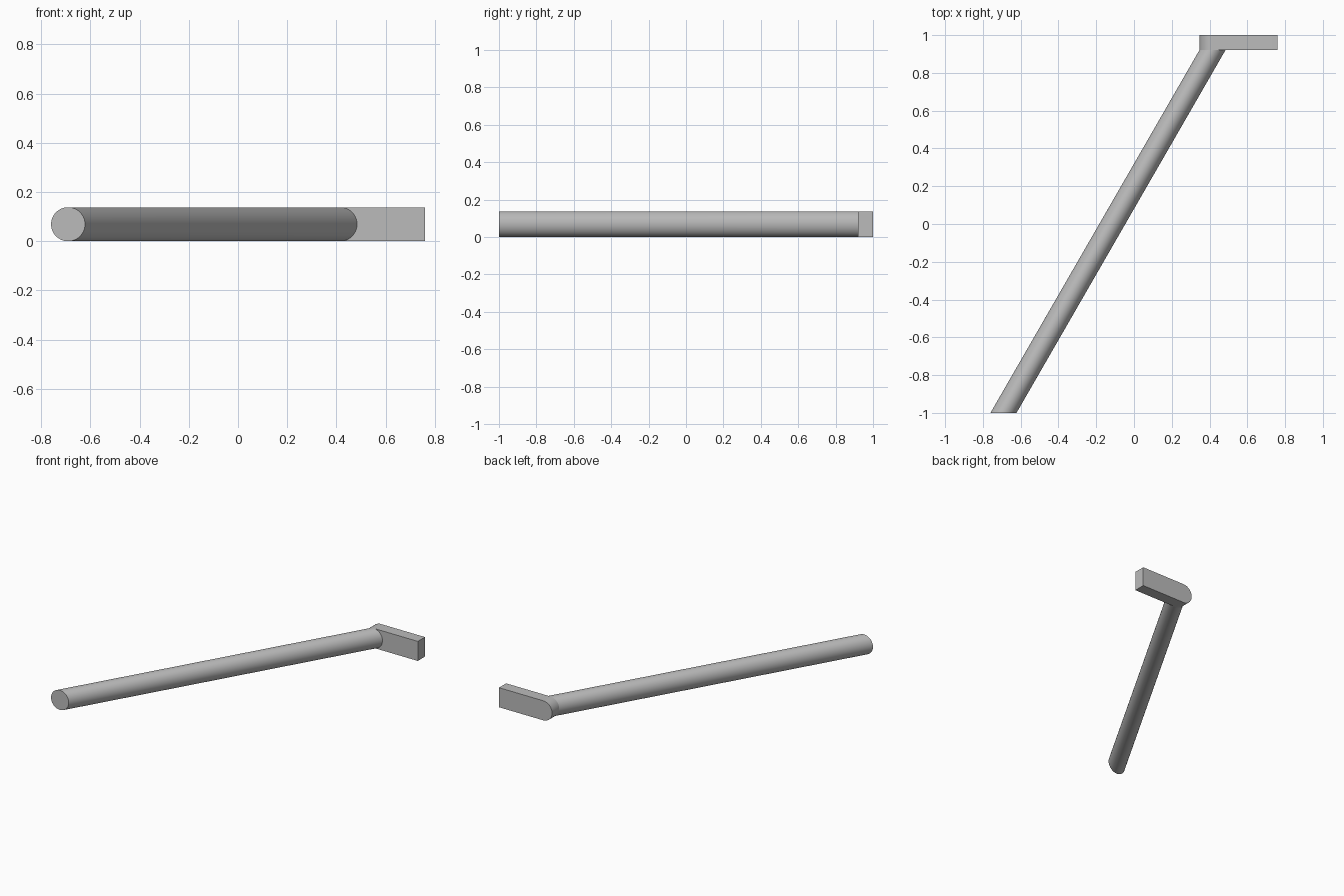
import bpy, bmesh, math
from mathutils import Vector

cube = bpy.data.objects.get("Cube")
if cube:
    bpy.data.objects.remove(cube, do_unlink=True)

R = 0.069          # rod radius and half the plate height
JOINT_X = 0.415    # where the rod meets the plate
FRONT, JOINT, BACK = -1.0, 0.92, 1.0

grey = bpy.data.materials.new("plain_grey")
grey.use_nodes = True
grey.diffuse_color = (0.5, 0.5, 0.5, 1)
grey.node_tree.nodes["Principled BSDF"].inputs["Base Color"].default_value = (0.5, 0.5, 0.5, 1)


def arc(cx, start, end, steps):
    """Points on a circle of radius R in the xz plane."""
    angles = [start + (end - start) * i / steps for i in range(steps + 1)]
    return [(cx + R * math.cos(a), R + R * math.sin(a)) for a in angles]


def extrude_profile(name, profile, y, offset):
    """Close an xz profile at depth y and sweep it straight along offset."""
    bm = bmesh.new()
    face = bm.faces.new([bm.verts.new((x, y, z)) for x, z in profile])
    swept = bmesh.ops.extrude_face_region(bm, geom=[face], use_keep_orig=True)
    moved = [v for v in swept["geom"] if isinstance(v, bmesh.types.BMVert)]
    bmesh.ops.translate(bm, verts=moved, vec=Vector(offset))
    bmesh.ops.recalc_face_normals(bm, faces=bm.faces)
    mesh = bpy.data.meshes.new(name)
    bm.to_mesh(mesh)
    bm.free()
    mesh.materials.append(grey)
    obj = bpy.data.objects.new(name, mesh)
    bpy.context.collection.objects.link(obj)
    bpy.ops.object.select_all(action='DESELECT')
    obj.select_set(True)
    bpy.context.view_layer.objects.active = obj
    bpy.ops.object.shade_smooth_by_angle(angle=math.radians(30))
    return obj


# Slanted rod with ends cut square to the y axis
rod_x = -0.691
extrude_profile("slanted_rod", arc(rod_x, 0, math.tau, 64)[:-1], FRONT,
                (JOINT_X - rod_x, JOINT - FRONT, 0))

# Mounting plate: rounded at the rod, square at the far end
plate = arc(JOINT_X, math.pi / 2, 3 * math.pi / 2, 32) + [(0.76, 0), (0.76, 2 * R)]
extrude_profile("mounting_plate", plate, JOINT, (0, BACK - JOINT, 0))
